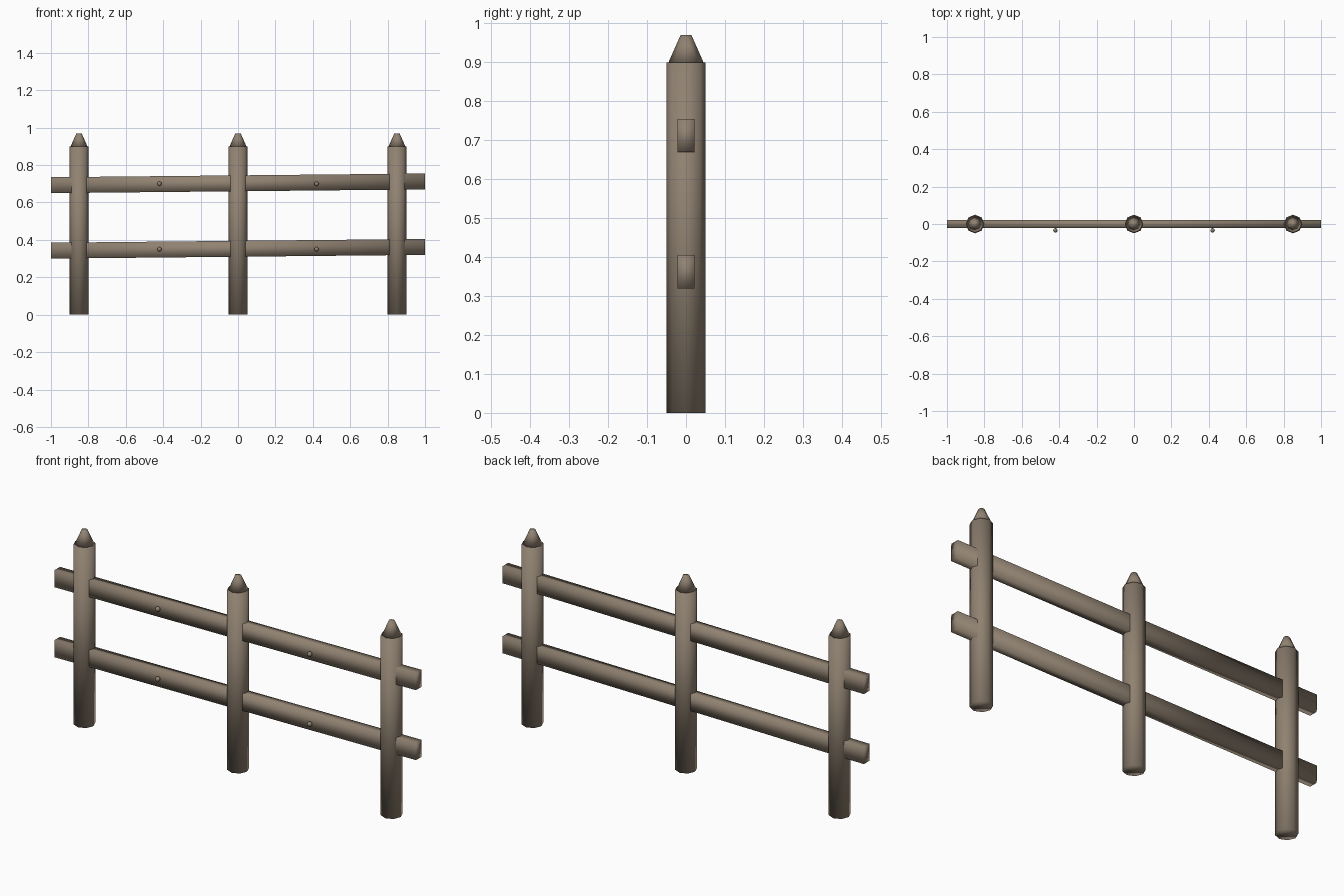
import bpy, bmesh, math
from mathutils import Matrix

if "Cube" in bpy.data.objects:
    bpy.data.objects.remove(bpy.data.objects["Cube"])

wood = bpy.data.materials.new("weathered_wood")
wood.diffuse_color = (0.28, 0.223, 0.166, 1)
wood.use_nodes = True
wood.node_tree.nodes["Principled BSDF"].inputs["Base Color"].default_value = wood.diffuse_color


def make(name, build):
    """Create a smooth-shaded wooden object from a bmesh builder."""
    bm = bmesh.new()
    build(bm)
    for f in bm.faces:
        f.smooth = True
    me = bpy.data.meshes.new(name)
    bm.to_mesh(me)
    bm.free()
    me.materials.append(wood)
    ob = bpy.data.objects.new(name, me)
    bpy.context.collection.objects.link(ob)


def tapered(name, x, z0, z1, r0, r1):
    """Eight-sided upright piece with corners on the axes."""
    m = Matrix.Translation((x, 0, (z0 + z1) / 2))
    make(name, lambda bm: bmesh.ops.create_cone(
        bm, cap_ends=True, segments=8, radius1=r0, radius2=r1,
        depth=z1 - z0, matrix=m))


# Posts with pointed caps
for x in (-0.85, 0, 0.85):
    tapered("post", x, 0, 0.9, 0.05, 0.05)
    tapered("post_cap", x, 0.9, 0.97, 0.045, 0.014)

for z in (0.3525, 0.7025):
    # Slightly tilted rail
    m = (Matrix.Translation((0, 0, z)) @ Matrix.Rotation(-0.01, 4, 'Y')
         @ Matrix.Diagonal((2.0, 0.044, 0.085, 1)))
    make("rail", lambda bm: bmesh.ops.create_cube(bm, size=1, matrix=m))
    # Round pegs on the front side
    for x in (-0.42, 0.42):
        p = Matrix.Translation((x, -0.034, z - 0.0025))
        make("peg", lambda bm: bmesh.ops.create_uvsphere(
            bm, u_segments=8, v_segments=6, radius=0.012, matrix=p))
